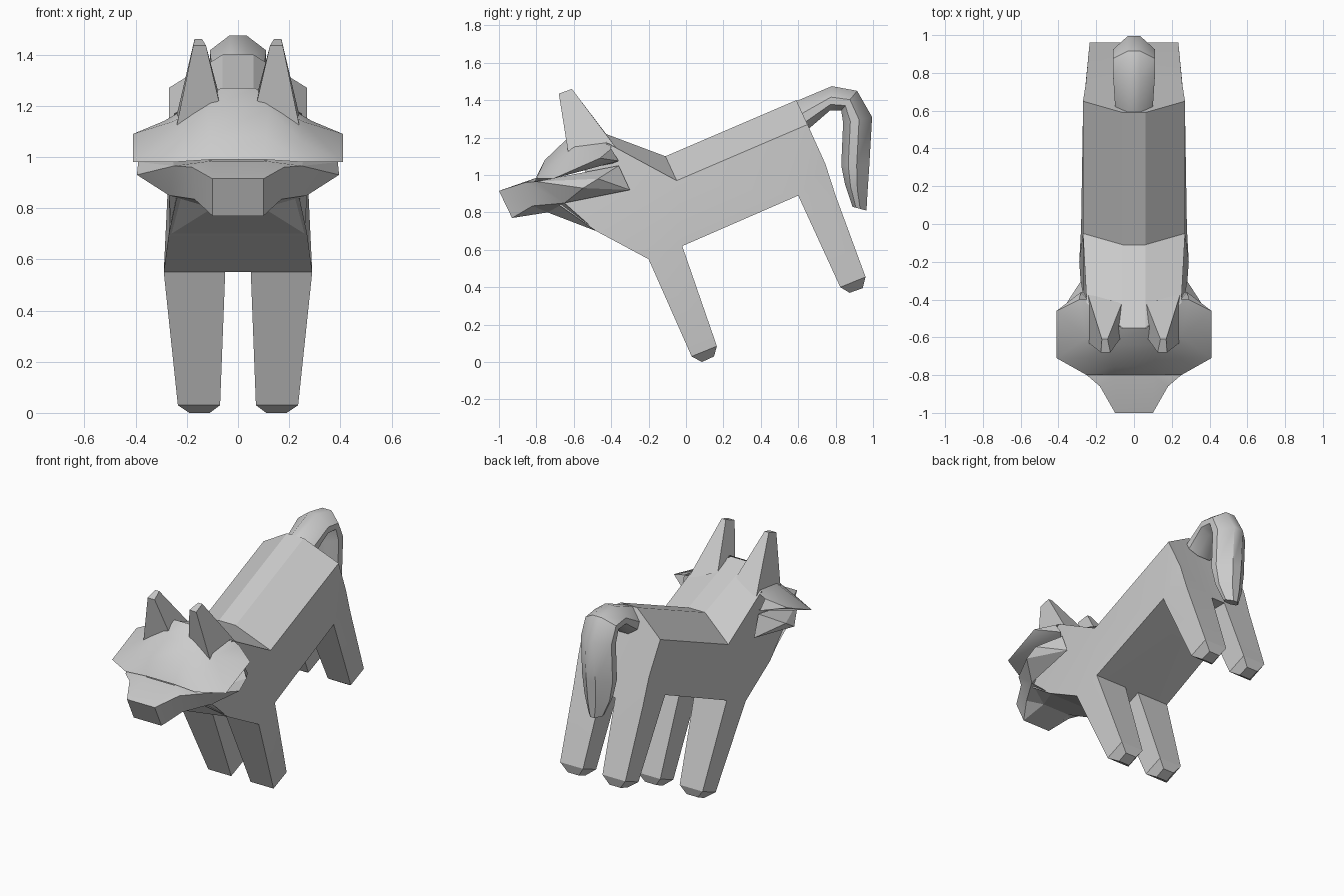
import bpy, bmesh, math

if "Cube" in bpy.data.objects:
    bpy.data.objects.remove(bpy.data.objects["Cube"])

coat = bpy.data.materials.new("grey_coat")
coat.diffuse_color = (0.6, 0.6, 0.6, 1)
coat.use_nodes = True
coat.node_tree.nodes["Principled BSDF"].inputs["Base Color"].default_value = coat.diffuse_color


def finish(name, bm, angle=30):
    bmesh.ops.remove_doubles(bm, verts=bm.verts, dist=0.0005)
    bmesh.ops.recalc_face_normals(bm, faces=bm.faces)
    me = bpy.data.meshes.new(name)
    bm.to_mesh(me)
    bm.free()
    me.materials.append(coat)
    ob = bpy.data.objects.new(name, me)
    bpy.context.collection.objects.link(ob)
    bpy.ops.object.select_all(action='DESELECT')
    ob.select_set(True)
    bpy.context.view_layer.objects.active = ob
    bpy.ops.object.shade_smooth_by_angle(angle=math.radians(angle))
    return ob


def symmetric(name, pts, faces, spans=(), angle=30):
    """Mirror named points and faces in x; spans bridge both halves across the middle."""
    bm = bmesh.new()
    half = [{k: bm.verts.new((s * x, y, z)) for k, (x, y, z) in pts.items()} for s in (1, -1)]
    for side in half:
        for f in faces:
            bm.faces.new([side[k] for k in f.split()])
    right, left = half
    for chain in spans:
        ks = chain.split()
        for a, b in zip(ks, ks[1:]):
            bm.faces.new([right[a], right[b], left[b], left[a]])
    return finish(name, bm, angle)


# Torso and four legs
body = {
    "top0": (.06, -.55, 1.265), "top1": (.06, -.11, 1.10), "top2": (.06, .59, 1.40),
    "sh0": (.25, -.42, 1.17), "sh1": (.27, -.05, .97), "sh2": (.27, .65, 1.27),
    "throat": (.24, -.68, .84), "chest": (.27, -.48, .70),
    "hip": (.255, .745, 1.06),
}
legs = {  # top corners: outer front, outer back, inner front, inner back
    "F": [(.29, -.2, .55), (.28, -.02, .62), (.05, -.2, .55), (.05, -.02, .62)],
    "H": [(.27, .6, .89), (.25, .80, .89), (.05, .6, .89), (.05, .80, .89)],
}
feet = {  # y, z of ankle front, ankle back, sole front, sole back
    "F": [(.03, .03), (.165, .085), (.085, .0), (.15, .03)],
    "H": [(.825, .40), (.96, .455), (.875, .37), (.945, .395)],
}
faces = [
    "top0 top1 sh1 sh0", "top1 top2 sh2 sh1",
    "sh0 sh1 F0 chest throat", "sh1 F1 F0", "sh1 sh2 H0 F1", "sh2 hip H0", "hip H1 H0",
    "top2 sh2 hip H1 H3", "F1 H0 H2 F3", "chest F0 F2",
]
for leg in "FH":
    for i, p in enumerate(legs[leg]):
        body[leg + str(i)] = p
    for i in range(4):
        for row, xs in enumerate([(.235, .07), (.19, .11)]):
            body[f"{leg}{'as'[row]}{i}"] = (xs[i // 2], *feet[leg][row * 2 + i % 2])
    loop = [0, 1, 3, 2]
    for a, b in zip(loop, loop[1:] + loop[:1]):
        faces.append(f"{leg}{a} {leg}{b} {leg}a{b} {leg}a{a}")
        faces.append(f"{leg}a{a} {leg}a{b} {leg}s{b} {leg}s{a}")
    faces.append(" ".join(f"{leg}s{i}" for i in loop))
symmetric("body_and_legs", body, faces,
          ["top0 top1 top2 H3 H2 F3 F2 chest throat"], 12)

# Upper face with flared cheeks
symmetric("face_mask", {
    "crown": (.065, -.55, 1.27), "back": (.25, -.40, 1.16),
    "v": (.12, -.64, 1.19), "vv": (.25, -.60, 1.14),
    "u": (.11, -.755, 1.08), "uu": (.25, -.71, 1.06),
    "b0": (.10, -.80, .99), "b1": (.25, -.80, .98),
    "q": (.41, -.71, .98), "r": (.41, -.46, 1.09),
    "s": (.29, -.40, 1.14), "t": (.28, -.36, 1.075), "n": (.20, -.45, 1.04),
}, ["crown v vv", "crown vv s back", "v u uu vv", "u b0 b1 uu", "uu b1 q",
    "vv uu q r", "vv r s", "r t s", "q t r", "b1 n t q"],
    ["crown v u b0"], 45)

# Snout and lower cheek tufts
symmetric("snout_and_jaw", {
    "A": (.10, -1.0, .915), "B": (.10, -.93, .77),
    "C": (.18, -.86, .96), "Cb": (.17, -.82, .835),
    "b0": (.10, -.80, .985), "D": (.25, -.80, .965), "H": (.27, -.65, .85),
    "E": (.395, -.55, .93), "Et": (.39, -.47, .98),
    "G": (.27, -.36, 1.05), "F": (.28, -.30, .92),
    "K": (.10, -.74, .80), "L": (.26, -.48, .70), "n": (.2, -.45, 1.0),
}, ["A C b0", "C D b0", "A B Cb C", "C Cb H D", "D H E", "D E Et", "D Et G",
    "Et F G", "E F Et", "H F E", "B K Cb", "Cb K H", "K L H", "D G n b0"],
    ["b0 A B K L"], 20)

# Ears
symmetric("ears", {
    "fi": (.075, -.61, 1.22), "fo": (.24, -.63, 1.12), "bo": (.245, -.37, 1.14), "bi": (.065, -.42, 1.21),
    "tfi": (.125, -.68, 1.435), "tfo": (.175, -.68, 1.435), "tbo": (.17, -.61, 1.46), "tbi": (.14, -.61, 1.46),
}, ["fi fo tfo tfi", "fo bo tbo tfo", "bo bi tbi tbo", "bi fi tfi tbi", "tfi tfo tbo tbi"])

# Curled tail: outer (y, z), inner (y, z), half width
stations = [
    ((.59, 1.395), (.66, 1.25), .10), ((.78, 1.475), (.77, 1.345), .11),
    ((.915, 1.45), (.83, 1.345), .11), ((.995, 1.31), (.84, 1.28), .11),
    ((.98, 1.05), (.83, 1.05), .11), ((.97, .90), (.85, .95), .09),
    ((.965, .81), (.89, .83), .05),
]
section = [(.3, 0), (1, .45), (1, .75), (.45, 1), (-.45, 1), (-1, .75), (-1, .45), (-.3, 0)]
bm = bmesh.new()
rings = [[bm.verts.new((w * sx, o[0] + (i[0] - o[0]) * t, o[1] + (i[1] - o[1]) * t))
          for sx, t in section] for o, i, w in stations]
for r0, r1 in zip(rings, rings[1:]):
    for k in range(8):
        m = (k + 1) % 8
        bm.faces.new([r0[k], r0[m], r1[m], r1[k]])
bm.faces.new(rings[-1])
finish("tail", bm, 40)
